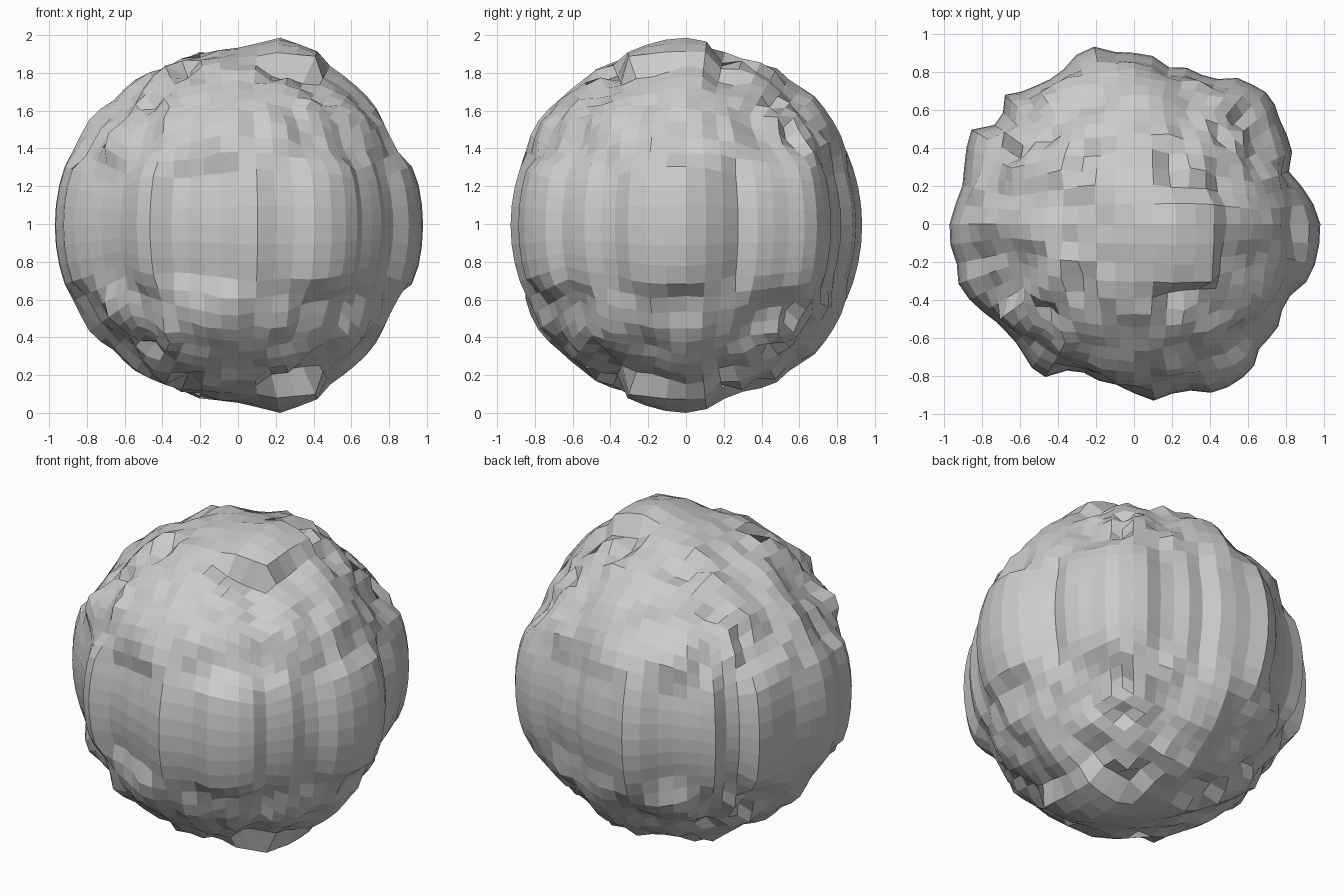
import bpy, bmesh, math, random
from mathutils import Vector

old = bpy.data.objects.get("Cube")
if old:
    bpy.data.objects.remove(old, do_unlink=True)

random.seed(8)
CELLS = 16      # quads along each side of the rounded cube
STEP = 0.1      # size of one bump
REACH = 11      # bumps from the middle to the rim

# Equator radius in percent, every five degrees counter-clockwise from +x
EQUATOR = [98, 96, 92, 89, 85, 92, 93, 94, 97, 98, 96, 94, 88, 86, 88, 83, 86, 90,
           90, 90, 94, 97, 93, 89, 88, 89, 91, 96, 90, 90, 99, 97, 95, 92, 93, 95,
           97, 98, 95, 96, 98, 95, 92, 89, 88, 88, 90, 93, 93, 85, 82, 84, 85, 85,
           89, 94, 92, 91, 93, 98, 99, 99, 98, 93, 93, 93, 90, 90, 95, 97, 98, 98]

# Radius in percent along the crests over the top, from -1 to 1
CREST_X = [97, 96, 97, 93, 95, 94, 91, 94, 90, 93, 94, 97, 99, 99, 99, 98, 98, 97, 96, 88, 90]
CREST_Y = [94, 95, 96, 95, 95, 95, 94, 94, 94, 94, 94, 94, 94, 93, 94, 96, 94, 97, 96, 94, 92]

# Random bumps everywhere
span = range(-REACH, REACH + 1)
bumps = {(i, j): random.uniform(0.86, 0.975) for i in span for j in span}

# Crests over the top, fading into the bumps beside them
for k, (along_x, along_y) in enumerate(zip(CREST_X, CREST_Y), -10):
    for side, share in ((-1, 0.5), (0, 0.9), (1, 0.5)):
        for spot, crest in (((k, side), along_x), ((side, k), along_y)):
            bumps[spot] += (crest / 100 - bumps[spot]) * share

# Raised plateau with steep right and front walls
for j in range(-3, 2):
    for i, radius in enumerate((0.96, 1.01, 1.015, 1.03), 1):
        bumps[i, j] = radius + random.uniform(-0.015, 0.005)
bumps[2, 0] = 1.02


def smooth(low, high, value):
    t = min(max((value - low) / (high - low), 0), 1)
    return t * t * (3 - 2 * t)


def equator_radius(x, y):
    place = (math.degrees(math.atan2(y, x)) % 360) / 5
    i = int(place)
    a, b = EQUATOR[i % 72], EQUATOR[(i + 1) % 72]
    return (a + (b - a) * (place - i)) / 100


def crown_radius(x, y):
    # Blend the four nearest bumps
    u, v = x / STEP, y / STEP
    i, j = math.floor(u), math.floor(v)
    u, v = u - i, v - j
    near = bumps[i, j] * (1 - u) + bumps[i + 1, j] * u
    far = bumps[i, j + 1] * (1 - u) + bumps[i + 1, j + 1] * u
    return near * (1 - v) + far * v


def rock_radius(x, y):
    # The relief depends on x and y only, so it forms upright ridges on the sides
    blend = smooth(0.89, 0.96, math.hypot(x, y))
    return crown_radius(x, y) * (1 - blend) + equator_radius(x, y) * blend


def spread(c):
    # Even out the quads of the rounded cube
    return 0.5 * c + 0.5 * math.tan(c * math.pi / 4)


# Rounded cube with displaced surface
bm = bmesh.new()
bmesh.ops.create_cube(bm, size=2)
bmesh.ops.subdivide_edges(bm, edges=bm.edges[:], cuts=CELLS - 1, use_grid_fill=True)
for vert in bm.verts:
    direction = Vector([spread(c) for c in vert.co]).normalized()
    vert.co = direction * rock_radius(direction.x, direction.y)

# Stand it on the ground
bottom = min(v.co.z for v in bm.verts)
bmesh.ops.translate(bm, verts=bm.verts[:], vec=(0, 0, -bottom))
bmesh.ops.recalc_face_normals(bm, faces=bm.faces[:])

mesh = bpy.data.meshes.new("rock")
bm.to_mesh(mesh)
bm.free()
rock = bpy.data.objects.new("rock", mesh)
bpy.context.collection.objects.link(rock)

# Plain grey stone
grey = bpy.data.materials.new("grey stone")
grey.use_nodes = True
colour = (0.6, 0.6, 0.6, 1)
grey.diffuse_color = colour
grey.node_tree.nodes["Principled BSDF"].inputs["Base Color"].default_value = colour
mesh.materials.append(grey)
